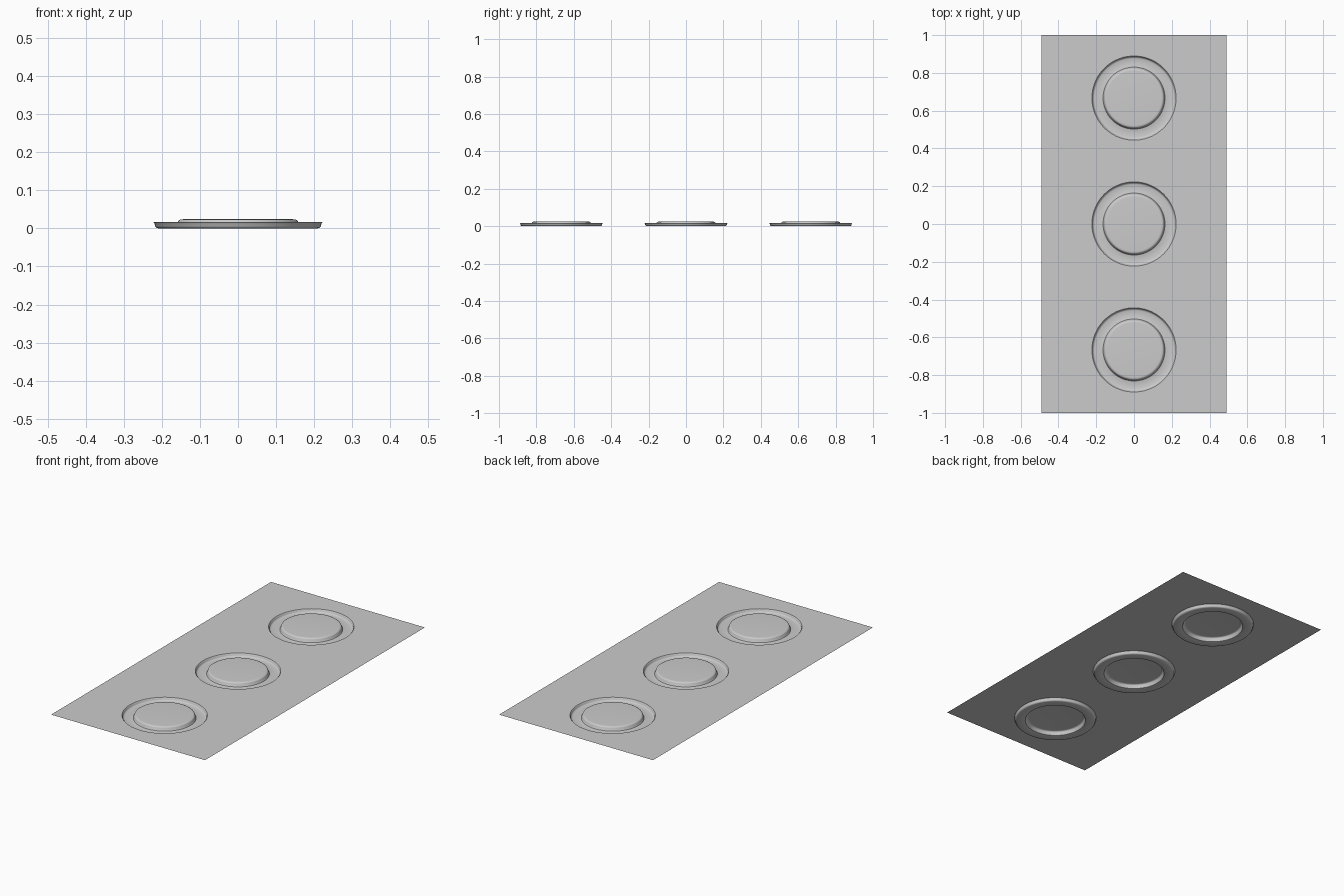
import bpy, bmesh, math

if "Cube" in bpy.data.objects:
    bpy.data.objects.remove(bpy.data.objects["Cube"])

HALF_W, HALF_L = 0.49, 1 / 3      # one repeating cell of the sheet
SHEET_Z = 0.017
SEGMENTS = 72
# pressed ring section (radius, z): sheet edge -> groove -> raised centre
PROFILE = [(0.223, SHEET_Z), (0.219, 0.013), (0.218, 0.006), (0.215, 0.002),
           (0.209, 0.0), (0.170, 0.0), (0.164, 0.002), (0.161, 0.007),
           (0.158, 0.017), (0.156, 0.021), (0.151, 0.0235), (0.144, 0.024)]

# evenly spaced angles plus the cell corners
corner = math.atan2(HALF_L, HALF_W)
angles = sorted([2 * math.pi * i / SEGMENTS for i in range(SEGMENTS)] +
                [corner, math.pi - corner, math.pi + corner, 2 * math.pi - corner])


def add_cell(bm, cy):
    """Rectangular piece of sheet with one pressed circular recess."""
    rings = []
    border = []
    for a in angles:
        c, s = math.cos(a), math.sin(a)
        t = min(HALF_W / max(abs(c), 1e-9), HALF_L / max(abs(s), 1e-9))
        border.append(bm.verts.new((c * t, cy + s * t, SHEET_Z)))
    rings.append(border)
    for r, z in PROFILE:
        rings.append([bm.verts.new((r * math.cos(a), cy + r * math.sin(a), z))
                      for a in angles])
    n = len(angles)
    for outer, inner in zip(rings, rings[1:]):
        for i in range(n):
            j = (i + 1) % n
            bm.faces.new((outer[i], outer[j], inner[j], inner[i]))
    bm.faces.new(rings[-1])        # raised centre


# single-skin sheet with three recesses
bm = bmesh.new()
for k in (-1, 0, 1):
    add_cell(bm, k * 2 * HALF_L)
bmesh.ops.remove_doubles(bm, verts=bm.verts, dist=1e-5)
mesh = bpy.data.meshes.new("pressed_panel")
bm.to_mesh(mesh)
bm.free()
panel = bpy.data.objects.new("pressed_panel", mesh)
bpy.context.collection.objects.link(panel)
bpy.context.view_layer.objects.active = panel
panel.select_set(True)
bpy.ops.object.shade_smooth_by_angle(angle=math.radians(40))
